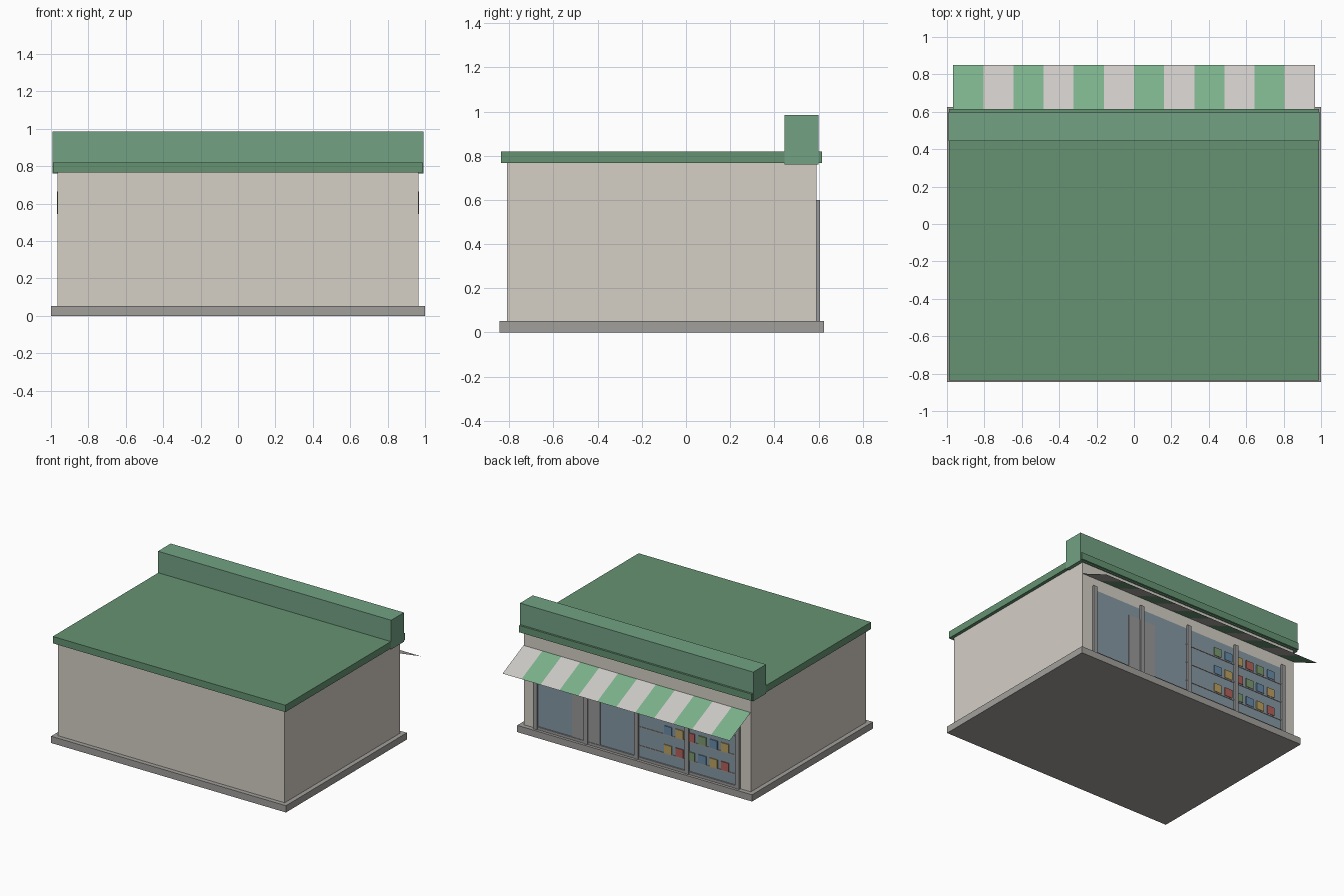
import bpy

if "Cube" in bpy.data.objects:
    bpy.data.objects.remove(bpy.data.objects["Cube"])


def material(name, rgb):
    m = bpy.data.materials.new(name)
    m.diffuse_color = (*rgb, 1)
    m.use_nodes = True
    m.node_tree.nodes["Principled BSDF"].inputs["Base Color"].default_value = m.diffuse_color
    return m


def mesh_object(name, verts, faces, mats):
    me = bpy.data.meshes.new(name)
    me.from_pydata(verts, [], faces)
    for m in mats:
        me.materials.append(m)
    ob = bpy.data.objects.new(name, me)
    bpy.context.collection.objects.link(ob)
    return ob


def box(name, x, y, z, mat):
    """Box from (min, max) ranges."""
    verts = [(a, b, c) for a in x for b in y for c in z]
    faces = [(0, 1, 3, 2), (4, 6, 7, 5), (0, 4, 5, 1),
             (2, 3, 7, 6), (0, 2, 6, 4), (1, 5, 7, 3)]
    return mesh_object(name, verts, faces, [mat])


concrete = material("concrete", (0.36, 0.35, 0.33))
plaster = material("plaster", (0.66, 0.62, 0.56))
roof_green = material("roof_green", (0.13, 0.29, 0.17))
sign_green = material("sign_green", (0.17, 0.36, 0.23))
stripe_green = material("stripe_green", (0.20, 0.44, 0.26))
stripe_white = material("stripe_white", (0.60, 0.58, 0.56))
glass = material("glass", (0.24, 0.32, 0.37))
metal = material("metal", (0.32, 0.32, 0.32))
goods = [material("goods_green", (0.20, 0.32, 0.16)),
         material("goods_blue", (0.14, 0.26, 0.40)),
         material("goods_yellow", (0.50, 0.36, 0.12)),
         material("goods_red", (0.45, 0.12, 0.10))]

# Building shell
box("base_slab", (-1, 1), (-0.845, 0.625), (0, 0.052), concrete)
box("walls", (-0.965, 0.965), (-0.81, 0.59), (0.052, 0.768), plaster)
box("roof", (-0.99, 0.99), (-0.838, 0.615), (0.767, 0.82), roof_green)
box("roof_parapet", (-0.993, 0.993), (0.445, 0.6), (0.76, 0.985), sign_green)

# Shop window, sill and posts
box("window_glass", (-0.86, 0.86), (0.585, 0.593), (0.055, 0.575), glass)
box("window_sill", (-0.86, 0.86), (0.588, 0.603), (0.052, 0.073), metal)
for i in range(5):
    cx = -0.86 + 0.43 * i
    box(f"window_post_{i}", (cx - 0.016, cx + 0.016), (0.588, 0.607), (0.052, 0.6), metal)

# Double door
for name, x0, x1 in (("door_left", 0.312, 0.428), ("door_right", 0.432, 0.55)):
    box(name, (x0, x1), (0.588, 0.599), (0.052, 0.485), metal)

# Shelves with goods
for row, z in enumerate((0.45, 0.305, 0.16)):
    box(f"shelf_{row}", (-0.85, 0.02), (0.588, 0.597), (z - 0.01, z), metal)
    for i in range(6):
        cx = -0.265 - 0.097 * i
        box(f"goods_{row}_{i}", (cx - 0.033, cx + 0.033), (0.588, 0.6),
            (z, z + 0.065), goods[(i + row) % 4])

# Striped awning, a single sloping sheet
n = 12
verts, faces = [], []
for i in range(n + 1):
    x = -0.967 + 1.934 * i / n
    verts += [(x, 0.595, 0.665), (x, 0.85, 0.545)]
for i in range(n):
    a = 2 * i
    faces.append((a, a + 2, a + 3, a + 1)[::-1])
awning = mesh_object("awning", verts, faces, [stripe_green, stripe_white])
for p in awning.data.polygons:
    p.material_index = p.index % 2
